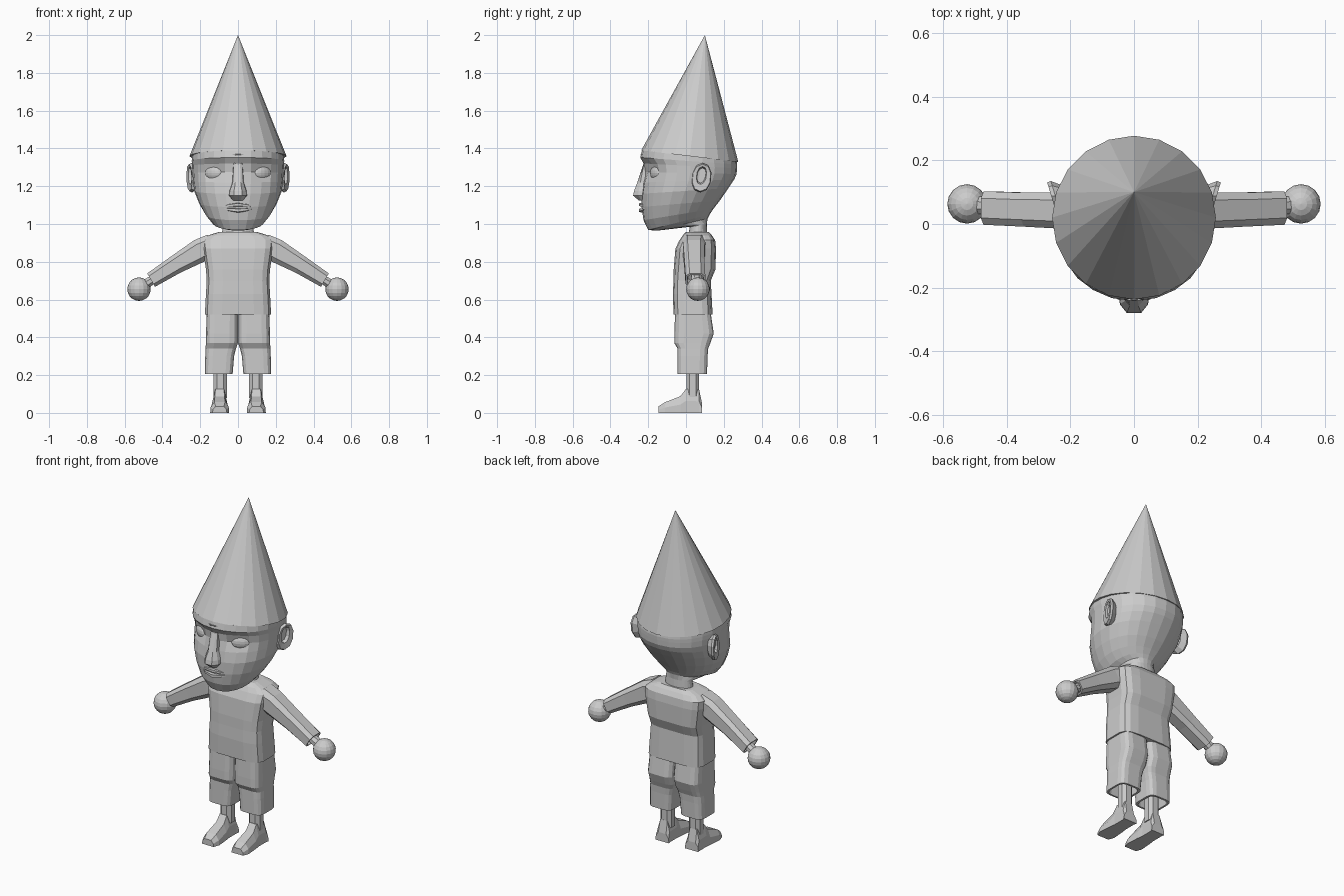
import bpy, bmesh, math
from mathutils import Vector, Matrix

if "Cube" in bpy.data.objects:
    bpy.data.objects.remove(bpy.data.objects["Cube"])

grey = bpy.data.materials.new("plain grey")
grey.diffuse_color = (0.6, 0.6, 0.6, 1)
grey.use_nodes = True
grey.node_tree.nodes["Principled BSDF"].inputs["Base Color"].default_value = grey.diffuse_color


def finish(name, bm):
    bmesh.ops.recalc_face_normals(bm, faces=bm.faces)
    me = bpy.data.meshes.new(name)
    bm.to_mesh(me)
    bm.free()
    me.materials.append(grey)
    ob = bpy.data.objects.new(name, me)
    bpy.context.collection.objects.link(ob)
    return ob


def loft(name, rings, side=1, caps=(True, True), open_middle=False):
    """Skin a list of equal-length point rings; side=-1 mirrors in x."""
    bm = bmesh.new()
    vs = [[bm.verts.new((p[0] * side, p[1], p[2])) for p in r] for r in rings]
    n = len(vs[0])
    for a, b in zip(vs, vs[1:]):
        for i in range(n):
            j = (i + 1) % n
            bm.faces.new((a[i], a[j], b[j], b[i]))
    if caps[0]:
        bm.faces.new(vs[0])
    if caps[1]:
        bm.faces.new(vs[-1])
    if open_middle:
        inner = [f for f in bm.faces if all(abs(v.co.x) < 1e-4 for v in f.verts)]
        bmesh.ops.delete(bm, geom=inner, context='FACES')
    return finish(name, bm)


def oval(n, p, off=0.0):
    """Unit superellipse: p=1 round, smaller p boxier. Starts at the front."""
    out = []
    for i in range(n):
        t = 2 * math.pi * (i + off) / n
        s, c = math.sin(t), -math.cos(t)
        out.append((math.copysign(abs(s) ** p, s) if abs(s) > 1e-6 else 0,
                    math.copysign(abs(c) ** p, c) if abs(c) > 1e-6 else 0))
    return out


def flat_ring(x0, x1, y0, y1, z0, z1=None, n=16, p=0.45, off=0.5):
    """Ring spanning x0..x1, y0..y1; height runs from z0 (front) to z1 (back)."""
    z1 = z0 if z1 is None else z1
    return [((x0 + x1) / 2 + s * (x1 - x0) / 2, (y0 + y1) / 2 + c * (y1 - y0) / 2,
             (z0 + z1) / 2 + c * (z1 - z0) / 2) for s, c in oval(n, p, off)]


# Hat: leaning cone on a tilted rim
base = flat_ring(-0.257, 0.257, -0.237, 0.277, 1.39, 1.328, 20, 1, 0)
bm = bmesh.new()
rim = [bm.verts.new(p) for p in base]
tip = bm.verts.new((0, 0.1, 2.0))
for i in range(20):
    bm.faces.new((rim[i], rim[(i + 1) % 20], tip))
bm.faces.new(rim)
finish("hat", bm)

# Head and neck: half width, front y, front z, back y, back z
levels = [(0.09, 0.005, 0.90, 0.115, 0.90), (0.08, 0.02, 0.985, 0.11, 1.0),
          (0.10, -0.15, 0.965, 0.115, 1.03), (0.135, -0.20, 0.968, 0.125, 1.05),
          (0.172, -0.225, 1.02, 0.145, 1.08), (0.205, -0.235, 1.09, 0.18, 1.125),
          (0.232, -0.235, 1.16, 0.225, 1.19), (0.238, -0.228, 1.22, 0.255, 1.235),
          (0.241, -0.223, 1.275, 0.268, 1.265), (0.243, -0.225, 1.32, 0.27, 1.295),
          (0.245, -0.242, 1.352, 0.271, 1.315), (0.243, -0.233, 1.39, 0.268, 1.335)]
rings = []
for w, yf, zf, yb, zb in levels:
    ring = []
    for x, y, z in flat_ring(-w, w, yf, yb, zf, zb, 24, 0.93, 0):
        if y < 0:   # eye sockets
            y += 0.032 * math.exp(-((abs(x) - 0.12) / 0.06) ** 2 - ((z - 1.28) / 0.045) ** 2)
        ring.append((x, y, z))
    rings.append(ring)
loft("head", rings)

# Nose: height, half width, front y
rings = []
for z, w, y in [(1.37, 0.034, -0.24), (1.325, 0.022, -0.22), (1.22, 0.028, -0.258),
                (1.175, 0.042, -0.275), (1.15, 0.044, -0.28), (1.125, 0.026, -0.25)]:
    rings.append([(-w * 1.2, -0.19, z), (-w, (y - 0.225) / 2, z), (-w * 0.5, y, z),
                  (w * 0.5, y, z), (w, (y - 0.225) / 2, z), (w * 1.2, -0.19, z)])
loft("nose", rings)

# Lips: two wedges tapering to the mouth corners
for name, zc, h in [("upper_lip", 1.102, 0.014), ("lower_lip", 1.072, 0.016)]:
    rings = []
    for x in (-0.09, -0.05, 0, 0.05, 0.09):
        k = 1 - (abs(x) / 0.095) ** 2
        y = -0.25 + 0.04 * (abs(x) / 0.09) ** 2
        z = 1.088 + (zc - 1.088) * k
        rings.append([(x, y + 0.04, z - h * k), (x, y, z - h * 0.5 * k),
                      (x, y, z + h * 0.5 * k), (x, y + 0.04, z + h * k)])
    loft(name, rings)

# Shirt body: height, half width, front y, back y
loft("shirt", [flat_ring(-w, w, a, b, z) for z, w, a, b in [
    (0.52, 0.177, -0.067, 0.142), (0.63, 0.171, -0.07, 0.136), (0.70, 0.167, -0.067, 0.132),
    (0.76, 0.171, -0.066, 0.157), (0.87, 0.188, -0.057, 0.16), (0.915, 0.19, -0.035, 0.155),
    (0.94, 0.16, -0.018, 0.138), (0.957, 0.105, -0.002, 0.122)]])

along = Vector((0.28, 0, -0.165)).normalized()
across = Vector((0.165, 0, 0.28)).normalized()


def arm_ring(x, y, z, hy, ht, n=8, p=0.6):
    return [Vector((x, y, z)) + Vector((0, s * hy, 0)) + across * (c * ht)
            for s, c in oval(n, p, 0.5)]


for side, tag in ((1, "left"), (-1, "right")):
    # Sleeve with a hollow cuff, wrist and ball hand
    loft(tag + "_sleeve", [arm_ring(0.13, 0.045, 0.885, 0.065, 0.07),
                           arm_ring(0.20, 0.042, 0.86, 0.06, 0.066),
                           arm_ring(0.33, 0.045, 0.785, 0.056, 0.052),
                           arm_ring(0.46, 0.05, 0.703, 0.055, 0.043),
                           arm_ring(0.46, 0.05, 0.703, 0.045, 0.034),
                           arm_ring(0.42, 0.05, 0.728, 0.042, 0.032)], side)
    loft(tag + "_wrist", [arm_ring(0.40, 0.055, 0.738, 0.03, 0.025, 8, 1),
                          arm_ring(0.51, 0.06, 0.668, 0.03, 0.027, 8, 1)], side)
    bm = bmesh.new()
    bmesh.ops.create_uvsphere(bm, u_segments=16, v_segments=10, radius=0.062,
                              matrix=Matrix.Translation((0.524 * side, 0.063, 0.655)))
    finish(tag + "_hand", bm)

    # Shorts half with a hollow leg opening
    loft(tag + "_shorts", [flat_ring(x0, x1, a, b, z) for z, x0, x1, a, b in [
        (0.30, 0.045, 0.155, -0.025, 0.095), (0.205, 0.04, 0.165, -0.035, 0.10),
        (0.205, 0.028, 0.176, -0.045, 0.112), (0.30, 0.02, 0.174, -0.045, 0.115),
        (0.34, 0.01, 0.172, -0.045, 0.118), (0.37, 0, 0.171, -0.063, 0.13),
        (0.42, 0, 0.17, -0.063, 0.148), (0.54, 0, 0.166, -0.058, 0.13)]],
        side, open_middle=True)

    # Leg and shoe
    loft(tag + "_leg", [flat_ring(0.055, 0.132, 0.0, 0.072, z, None, 8, 0.8)
                        for z in (0.08, 0.32)], side)
    rings = []
    for y, h, w in [(0.085, 0.05, 0.042), (0.07, 0.122, 0.038), (0.0, 0.127, 0.038),
                    (-0.03, 0.088, 0.042), (-0.11, 0.057, 0.048), (-0.145, 0.035, 0.036)]:
        rings.append([(0.097 + a * w, y, b * h) for a, b in
                      ((-1.05, 0), (1.05, 0), (1, 0.5), (0.6, 1), (-0.6, 1), (-1, 0.5))])
    loft(tag + "_shoe", rings, side)

    # Ear: oval shell splayed backwards with a sunken middle
    rings = []
    for x, k in [(0.215, 0.75), (0.245, 1.0), (0.258, 0.92), (0.255, 0.5), (0.238, 0.42)]:
        ring = []
        for s, c in oval(10, 0.9):
            y = 0.082 + s * 0.053 * k + c * -0.006
            ring.append((x + 0.3 * (y - 0.082), y, 1.245 - c * (0.078 if k > 0.6 else 0.095) * k
                         + (0.012 if k < 0.6 else 0)))
        rings.append(ring)
    loft(tag + "_ear", rings, side)

    # Eye: flattened ball resting in its socket
    bm = bmesh.new()
    bmesh.ops.create_uvsphere(
        bm, u_segments=14, v_segments=8, radius=1,
        matrix=Matrix.Translation((0.13 * side, -0.158, 1.27))
        @ Matrix.Rotation(math.radians(30 * side), 4, 'Z')
        @ Matrix.Diagonal((0.052, 0.022, 0.037, 1)))
    finish(tag + "_eye", bm)
